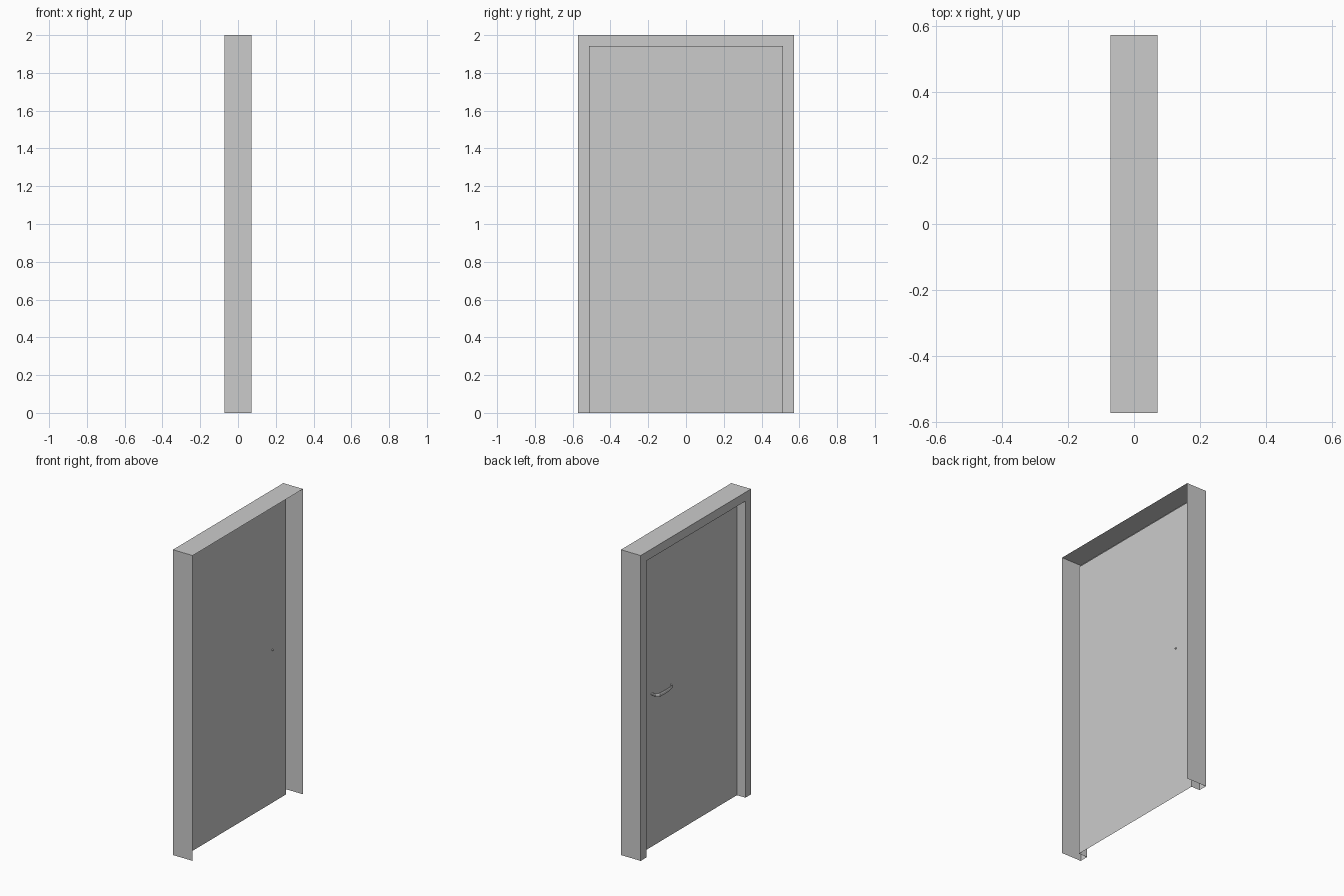
import bpy
import bmesh
from mathutils import Vector

if "Cube" in bpy.data.objects:
    bpy.data.objects.remove(bpy.data.objects["Cube"])

W, H, D = 0.571, 2.0, 0.0715      # half width, height, half depth
CASING, LEAF_X = 0.058, -0.01     # casing width, plane of the door leaf


def make_object(name, bm):
    bmesh.ops.recalc_face_normals(bm, faces=bm.faces)
    mesh = bpy.data.meshes.new(name)
    bm.to_mesh(mesh)
    bm.free()
    obj = bpy.data.objects.new(name, mesh)
    bpy.context.collection.objects.link(obj)
    return obj


def skin(bm, rings, closed=False):
    """Bridge consecutive rings of points with quads."""
    vs = [[bm.verts.new(p) for p in ring] for ring in rings]
    n = len(vs[0])
    for a, b in zip(vs, vs[1:]):
        for i in range(n if closed else n - 1):
            j = (i + 1) % n
            bm.faces.new((a[i], a[j], b[j], b[i]))
    if closed:
        bm.faces.new(vs[0][::-1])
        bm.faces.new(vs[-1])


# Door frame: open sheet-metal profile (depth x, inset) run up, across and down
profile = [(D, 0), (-D, 0), (-D, CASING), (LEAF_X, CASING)]
bm = bmesh.new()
skin(bm, [
    [(x, -W + i, 0) for x, i in profile],
    [(x, -W + i, H - i) for x, i in profile],
    [(x, W - i, H - i) for x, i in profile],
    [(x, W - i, 0) for x, i in profile],
])
make_object("door_frame", bm)

# Door leaf: single flat sheet closing the frame
bm = bmesh.new()
y = W - CASING
skin(bm, [[(LEAF_X, -y, 0), (LEAF_X, y, 0)],
          [(LEAF_X, -y, H - CASING), (LEAF_X, y, H - CASING)]])
make_object("door_leaf", bm)

# Lever handle: spindle through the leaf, grip along y, end curling back
path = [(-0.005, 0.37), (-0.04, 0.37), (-0.055, 0.355), (-0.057, 0.31),
        (-0.055, 0.25), (-0.048, 0.21), (-0.03, 0.20)]
half = [(0.005, 0.005), (0.008, 0.009), (0.007, 0.012), (0.006, 0.012),
        (0.005, 0.011), (0.004, 0.010), (0.003, 0.009)]
rings = []
for k, ((px, py), (t, h)) in enumerate(zip(path, half)):
    a, b = path[max(k - 1, 0)], path[min(k + 1, len(path) - 1)]
    d = Vector((b[0] - a[0], b[1] - a[1])).normalized()
    side = Vector((-d.y, d.x, 0)) * t
    up = Vector((0, 0, h))
    c = Vector((px, py, 1.0))
    rings.append([c + side + up * 0.5, c + side * 0.5 + up, c - side * 0.5 + up,
                  c - side + up * 0.5, c - side - up * 0.5, c - side * 0.5 - up,
                  c + side * 0.5 - up, c + side - up * 0.5])
bm = bmesh.new()
skin(bm, rings, closed=True)
make_object("lever_handle", bm)
